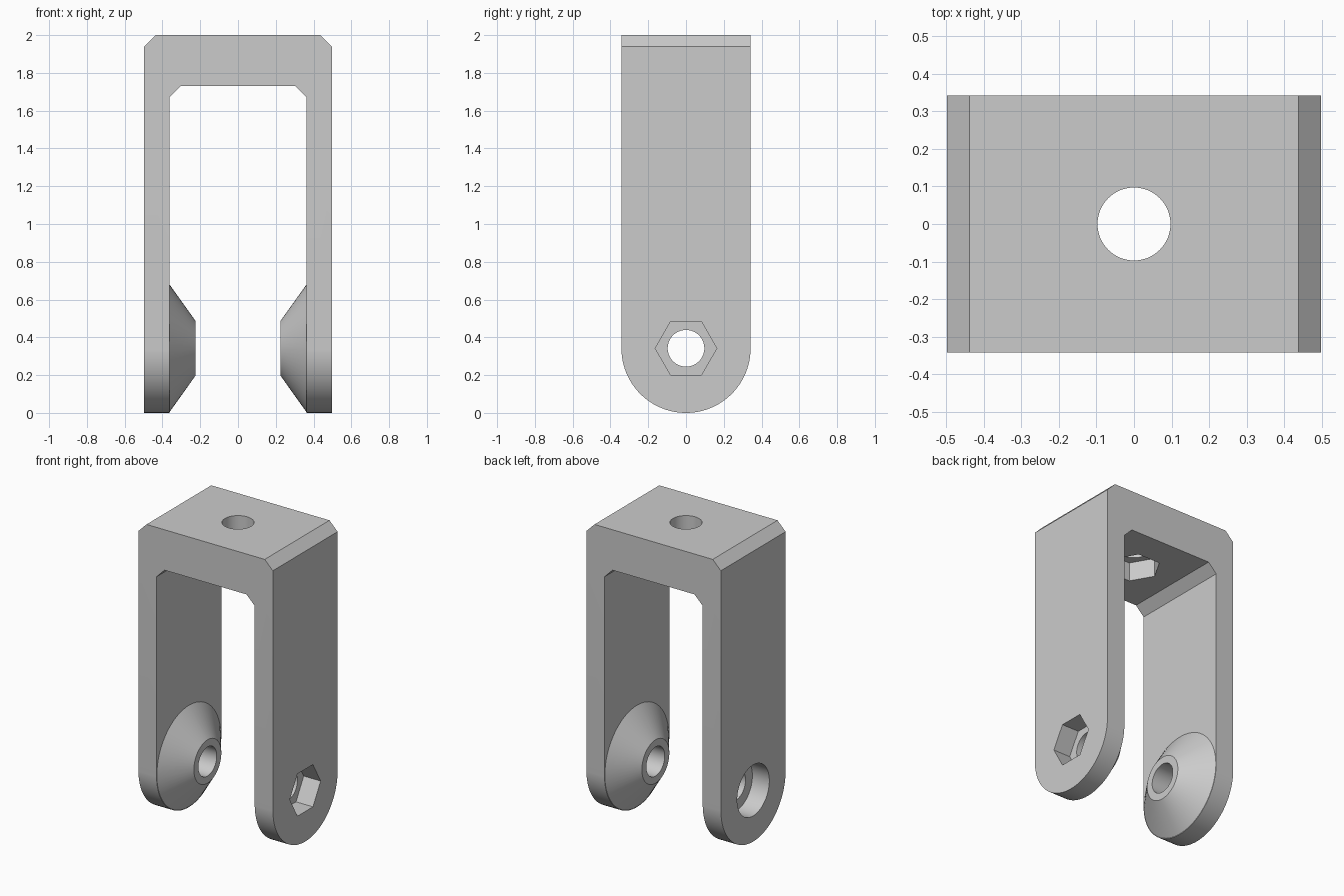
import bpy, bmesh, math
from mathutils import Matrix, Vector

if "Cube" in bpy.data.objects:
    bpy.data.objects.remove(bpy.data.objects["Cube"], do_unlink=True)

HALF_X, HALF_Y, TOP = 0.497, 0.342, 2.0
INNER_X, INNER_TOP = 0.363, 1.73
CHAMFER = 0.06
AXLE_Z = HALF_Y
HOLE_R, HEX_R, BORE_R, POCKET = 0.097, 0.163, 0.17, 0.125

grey = bpy.data.materials.new("plain_grey")
grey.use_nodes = True
colour = (0.6, 0.6, 0.6, 1)
grey.diffuse_color = colour
grey.node_tree.nodes["Principled BSDF"].inputs["Base Color"].default_value = colour


def link(name, bm):
    bmesh.ops.recalc_face_normals(bm, faces=bm.faces[:])
    mesh = bpy.data.meshes.new(name)
    bm.to_mesh(mesh)
    bm.free()
    mesh.materials.append(grey)
    obj = bpy.data.objects.new(name, mesh)
    bpy.context.collection.objects.link(obj)
    return obj


def extrude(name, points, direction):
    """Sweep a closed profile along a vector."""
    bm = bmesh.new()
    face = bm.faces.new([bm.verts.new(p) for p in points])
    swept = bmesh.ops.extrude_face_region(bm, geom=[face])["geom"]
    verts = [g for g in swept if isinstance(g, bmesh.types.BMVert)]
    bmesh.ops.translate(bm, verts=verts, vec=direction)
    return link(name, bm)


def rod(name, start, end, r1, r2=None, sides=64):
    """Cylinder, cone or prism between two points."""
    start, end = Vector(start), Vector(end)
    axis = end - start
    turn = axis.to_track_quat("Z", "Y").to_matrix().to_4x4()
    bm = bmesh.new()
    bmesh.ops.create_cone(bm, cap_ends=True, segments=sides, radius1=r1,
                          radius2=r1 if r2 is None else r2, depth=axis.length,
                          matrix=Matrix.Translation((start + end) / 2) @ turn)
    return link(name, bm)


def hex_prism(name, centre, u, v, direction):
    """Hexagon with corners along u, swept along a vector."""
    c, u, v = Vector(centre), Vector(u), Vector(v)
    angles = [math.radians(60 * i) for i in range(6)]
    return extrude(name, [c + HEX_R * (math.cos(a) * u + math.sin(a) * v) for a in angles], direction)


def combine(target, tool, operation):
    mod = target.modifiers.new(operation.title(), "BOOLEAN")
    mod.operation, mod.solver, mod.object = operation, "EXACT", tool
    bpy.context.view_layer.objects.active = target
    bpy.ops.object.modifier_apply(modifier=mod.name)
    bpy.data.objects.remove(tool, do_unlink=True)


# Arch with chamfered outer and inner corners
right_half = [(HALF_X, -0.1), (HALF_X, TOP - CHAMFER), (HALF_X - CHAMFER, TOP)]
inner_half = [(INNER_X - CHAMFER, INNER_TOP), (INNER_X, INNER_TOP - CHAMFER), (INNER_X, -0.1)]
arch = (right_half + [(-x, z) for x, z in reversed(right_half)]
        + [(-x, z) for x, z in reversed(inner_half)] + inner_half)
fork = extrude("fork_bracket", [(x, -HALF_Y, z) for x, z in arch], (0, 2 * HALF_Y, 0))

# Round the leg ends
arc = [math.pi * (1 + i / 48) for i in range(49)]
side = [(HALF_Y * math.cos(a), AXLE_Z + HALF_Y * math.sin(a)) for a in arc]
side = [(y * 1.001 if abs(y) > HALF_Y - 1e-5 else y, z) for y, z in side]
side += [(HALF_Y * 1.001, 2.2), (-HALF_Y * 1.001, 2.2)]
envelope = extrude("rounding_tool", [(-1, y, z) for y, z in side], (2, 0, 0))
combine(fork, envelope, "INTERSECT")

# Conical bosses on the inner faces
for s in (-1, 1):
    boss = rod("boss", (s * (INNER_X + 0.001), 0, AXLE_Z), (s * 0.225, 0, AXLE_Z), HALF_Y - 0.002, 0.145)
    combine(fork, boss, "UNION")

# Axle hole, stem hole, bolt-head recess and nut pockets
cutters = [
    rod("axle_hole", (-1, 0, AXLE_Z), (1, 0, AXLE_Z), HOLE_R),
    rod("stem_hole", (0, 0, 1.5), (0, 0, 2.2), HOLE_R),
    rod("bolt_recess", (-1, 0, AXLE_Z), (-HALF_X + POCKET, 0, AXLE_Z), BORE_R),
    hex_prism("axle_nut_pocket", (HALF_X - POCKET, 0, AXLE_Z), (0, 1, 0), (0, 0, 1), (0.5, 0, 0)),
    hex_prism("stem_nut_pocket", (0, 0, INNER_TOP + POCKET), (1, 0, 0), (0, 1, 0), (0, 0, -0.4)),
]
for cutter in cutters:
    combine(fork, cutter, "DIFFERENCE")

# Smooth the curved walls, keep the edges crisp
bpy.ops.object.select_all(action="DESELECT")
fork.select_set(True)
bpy.context.view_layer.objects.active = fork
bpy.ops.object.shade_smooth_by_angle(angle=math.radians(25))
